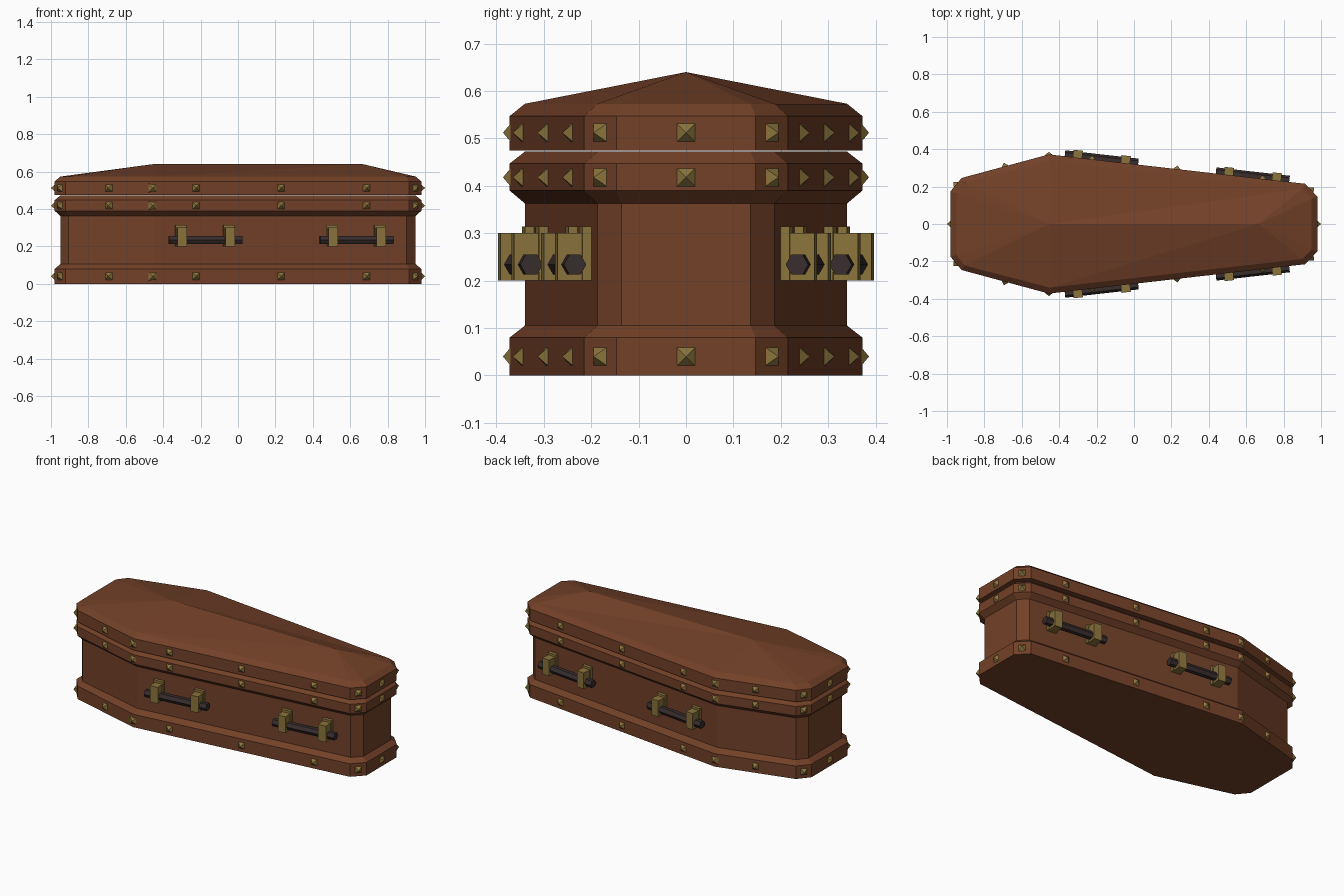
import bpy, bmesh, math
from mathutils import Matrix, Vector

if "Cube" in bpy.data.objects:
    bpy.data.objects.remove(bpy.data.objects["Cube"])

def material(name, rgb):
    m = bpy.data.materials.new(name)
    m.diffuse_color = (*rgb, 1)
    m.use_nodes = True
    m.node_tree.nodes["Principled BSDF"].inputs["Base Color"].default_value = m.diffuse_color
    return m

WOOD = material("brown wood", (0.17, 0.052, 0.021))
BRASS = material("old brass", (0.26, 0.175, 0.045))
IRON = material("dark iron", (0.04, 0.026, 0.027))

# Half outlines (+y side, from head end to foot end): trim and inset body
OUTER = [(-0.98, 0.176), (-0.922, 0.246), (-0.455, 0.372), (0.915, 0.215), (0.98, 0.147)]
INNER = [(-0.95, 0.165), (-0.905, 0.222), (-0.45, 0.34), (0.90, 0.187), (0.95, 0.136)]

def ring(half):
    return [(x, -y) for x, y in half] + [(x, y) for x, y in reversed(half)]

def finish(name, bm, mat):
    bmesh.ops.recalc_face_normals(bm, faces=bm.faces)
    me = bpy.data.meshes.new(name)
    bm.to_mesh(me)
    bm.free()
    me.materials.append(mat)
    ob = bpy.data.objects.new(name, me)
    bpy.context.collection.objects.link(ob)
    return ob

def loft(name, layers, ridge=None):
    """Stack outlines; cap flat, or with a roof rising to a ridge line."""
    bm = bmesh.new()
    rings = [[bm.verts.new((x, y, z)) for x, y in ring(h)] for h, z in layers]
    n = len(rings[0])
    for a, b in zip(rings, rings[1:]):
        for i in range(n):
            j = (i + 1) % n
            bm.faces.new((a[i], a[j], b[j], b[i]))
    bm.faces.new(rings[0])
    top = rings[-1]
    if ridge is None:
        bm.faces.new(top)
    else:
        x0, x1, z = ridge
        head, foot = bm.verts.new((x0, 0, z)), bm.verts.new((x1, 0, z))
        for i in range(n):
            a, b = top[i], top[(i + 1) % n]
            near = [head if v.co.x < 0 else foot for v in (a, b)]
            if near[0] is near[1]:
                bm.faces.new((a, b, near[0]))
            else:                       # long side: two triangles
                bm.faces.new((a, b, near[1]))
                bm.faces.new((a, near[1], near[0]))
    return finish(name, bm, WOOD)

# Box with flared base trim and upper rim
loft("coffin_body", [(OUTER, 0), (OUTER, 0.08), (INNER, 0.105), (INNER, 0.363),
                     (OUTER, 0.39), (OUTER, 0.447), (INNER, 0.472)])
# Lid with hipped top
loft("coffin_lid", [(OUTER, 0.475), (OUTER, 0.547), (INNER, 0.573)], (-0.45, 0.665, 0.64))

def frame(pos, normal):
    """Local x along the wall, y outward, z up."""
    n = Vector(normal).normalized()
    up = Vector((0, 0, 1))
    m = Matrix((n.cross(up), n, up)).transposed().to_4x4()
    m.translation = pos
    return m

def wall(half, i, x, side):
    """Point and outward normal on segment i of an outline, at x."""
    (x0, y0), (x1, y1) = half[i], half[i + 1]
    y = y0 + (y1 - y0) * (x - x0) / (x1 - x0)
    return (x, side * y), (y0 - y1, side * (x1 - x0), 0)

# Pyramid studs around each trim band
spots = [((-0.98, 0), (-1, 0, 0), 0.019), ((0.98, 0), (1, 0, 0), 0.019)]
for s in (-1, 1):
    for seg, x in ((0, -0.951), (1, -0.69), (2, -0.225), (2, 0.23), (2, 0.687), (3, 0.9475)):
        spots.append((*wall(OUTER, seg, x, s), 0.019))
    spots.append(((-0.455, s * 0.366), (0, s, 0), 0.024))
for name, z in (("base_studs", 0.04), ("rim_studs", 0.418), ("lid_studs", 0.512)):
    bm = bmesh.new()
    for (x, y), n, half in spots:
        turn = Matrix.Rotation(-math.pi / 2, 4, 'X') @ Matrix.Rotation(math.pi / 4, 4, 'Z')
        bmesh.ops.create_cone(
            bm, cap_ends=True, segments=4, radius1=half * math.sqrt(2), radius2=0, depth=0.02,
            matrix=frame((x, y, z), n) @ Matrix.Translation((0, 0.01, 0)) @ turn)
    finish(name, bm, BRASS)

def box(bm, m, x, y0, y1, z0, z1):
    size = Matrix.Diagonal((x, y1 - y0, z1 - z0, 1))
    bmesh.ops.create_cube(bm, size=1, matrix=m @ Matrix.Translation(
        (0, (y0 + y1) / 2, (z0 + z1) / 2)) @ size)

# Carrying handles: hexagonal bar held by two brackets
for s, side in ((-1, "front"), (1, "back")):
    for where, mid in (("head", -0.178), ("foot", 0.63)):
        (x, y), n = wall(INNER, 2, mid, s)
        bm = bmesh.new()
        bmesh.ops.create_cone(
            bm, cap_ends=True, segments=6, radius1=0.024, radius2=0.024, depth=0.395,
            matrix=frame((x, y, 0.234), n) @ Matrix.Translation((0, 0.039, 0))
            @ Matrix.Rotation(math.pi / 2, 4, 'Y'))
        finish(f"{side}_{where}_handle_bar", bm, IRON)
        bm = bmesh.new()
        for dx in (-0.128, 0.128):
            (x, y), n = wall(INNER, 2, mid + dx, s)
            m = frame((x, y, 0), n)
            box(bm, m, 0.06, -0.004, 0.019, 0.2, 0.314)    # back plate
            box(bm, m, 0.05, 0.01, 0.071, 0.2, 0.3)        # arm
        finish(f"{side}_{where}_handle_brackets", bm, BRASS)
